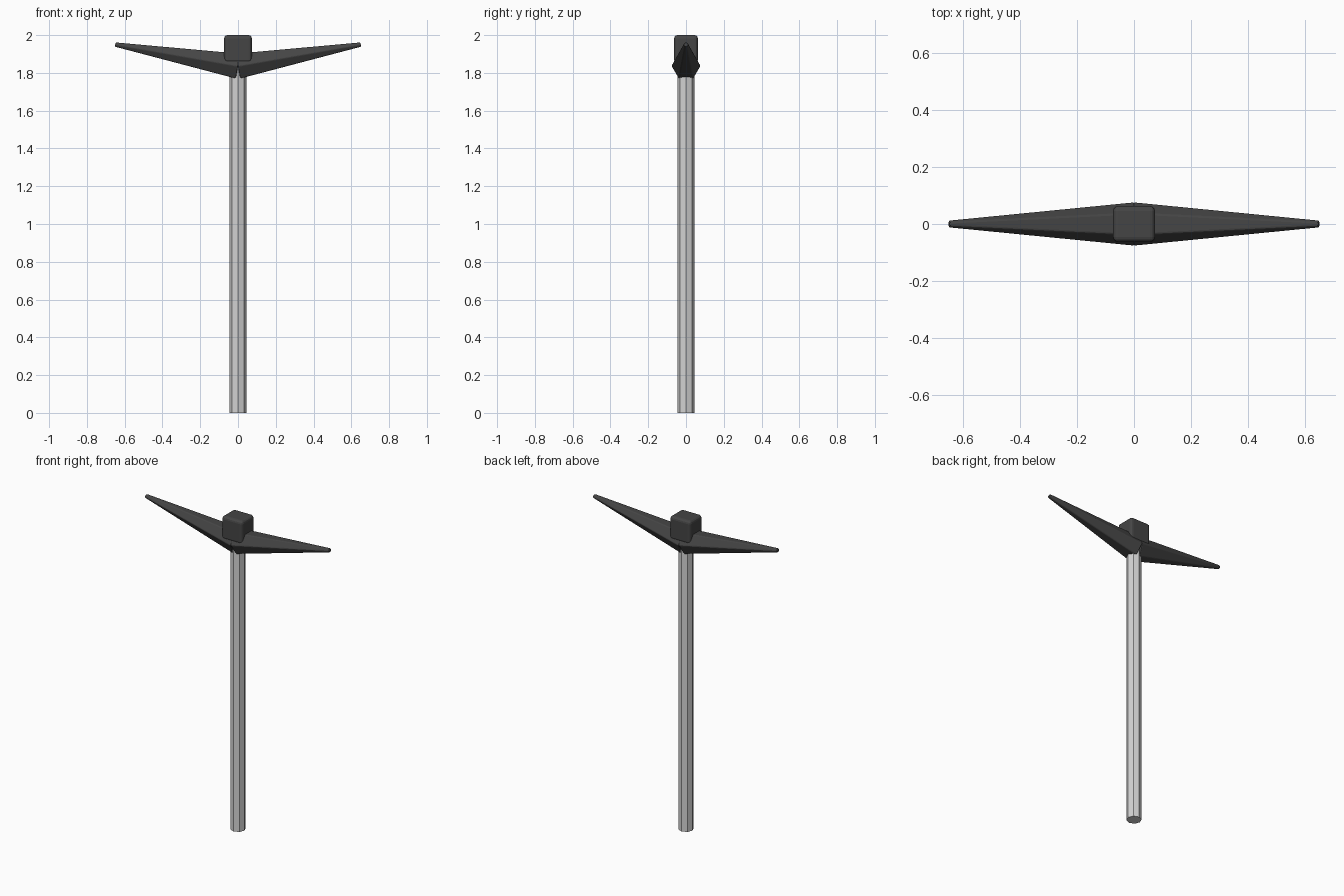
import bpy
from math import atan2, hypot, pi
from mathutils import Matrix, Vector

cube = bpy.data.objects.get("Cube")
if cube:
    bpy.data.objects.remove(cube, do_unlink=True)


def make_material(name, color):
    mat = bpy.data.materials.new(name)
    mat.use_nodes = True
    mat.diffuse_color = color
    mat.node_tree.nodes["Principled BSDF"].inputs["Base Color"].default_value = color
    return mat


def finish(name, mat, bevel=0, segments=1):
    obj = bpy.context.object
    obj.name = obj.data.name = name
    obj.data.materials.append(mat)
    if bevel:
        mod = obj.modifiers.new("Rounded edges", "BEVEL")
        mod.width = bevel
        mod.segments = segments
        mod.limit_method = "ANGLE"
    return obj


light_metal = make_material("light grey metal", (0.65, 0.65, 0.65, 1))
dark_metal = make_material("dark grey metal", (0.06, 0.06, 0.06, 1))

# Octagonal pole with a corner facing the front
POLE_TOP = 1.84
bpy.ops.mesh.primitive_cylinder_add(vertices=8, radius=0.045, depth=POLE_TOP,
                                    location=(0, 0, POLE_TOP / 2))
finish("pole", light_metal)

# Rounded head block on top of the pole
HEAD_BOTTOM = 1.85
bpy.ops.mesh.primitive_cube_add(size=1, location=(0, 0, (2 + HEAD_BOTTOM) / 2))
head = finish("head_block", dark_metal, 0.018, 3)
head.data.transform(Matrix.Diagonal((0.147, 0.126, 2 - HEAD_BOTTOM, 1)))

# Tapered six-sided arms rising outward, flat side up
ROOT_Z, TIP_X, TIP_Z = 1.836, 0.65, 1.95
for side, label in ((1, "left"), (-1, "right")):
    root, tip = Vector((0, 0, ROOT_Z)), Vector((side * TIP_X, 0, TIP_Z))
    bpy.ops.mesh.primitive_cone_add(vertices=6, radius1=0.077, radius2=0.013,
                                    depth=hypot(TIP_X, TIP_Z - ROOT_Z),
                                    location=(root + tip) / 2)
    arm = finish(label + "_arm", dark_metal, 0.005, 2)
    arm.rotation_euler.y = side * (pi / 2 - atan2(TIP_Z - ROOT_Z, TIP_X))
